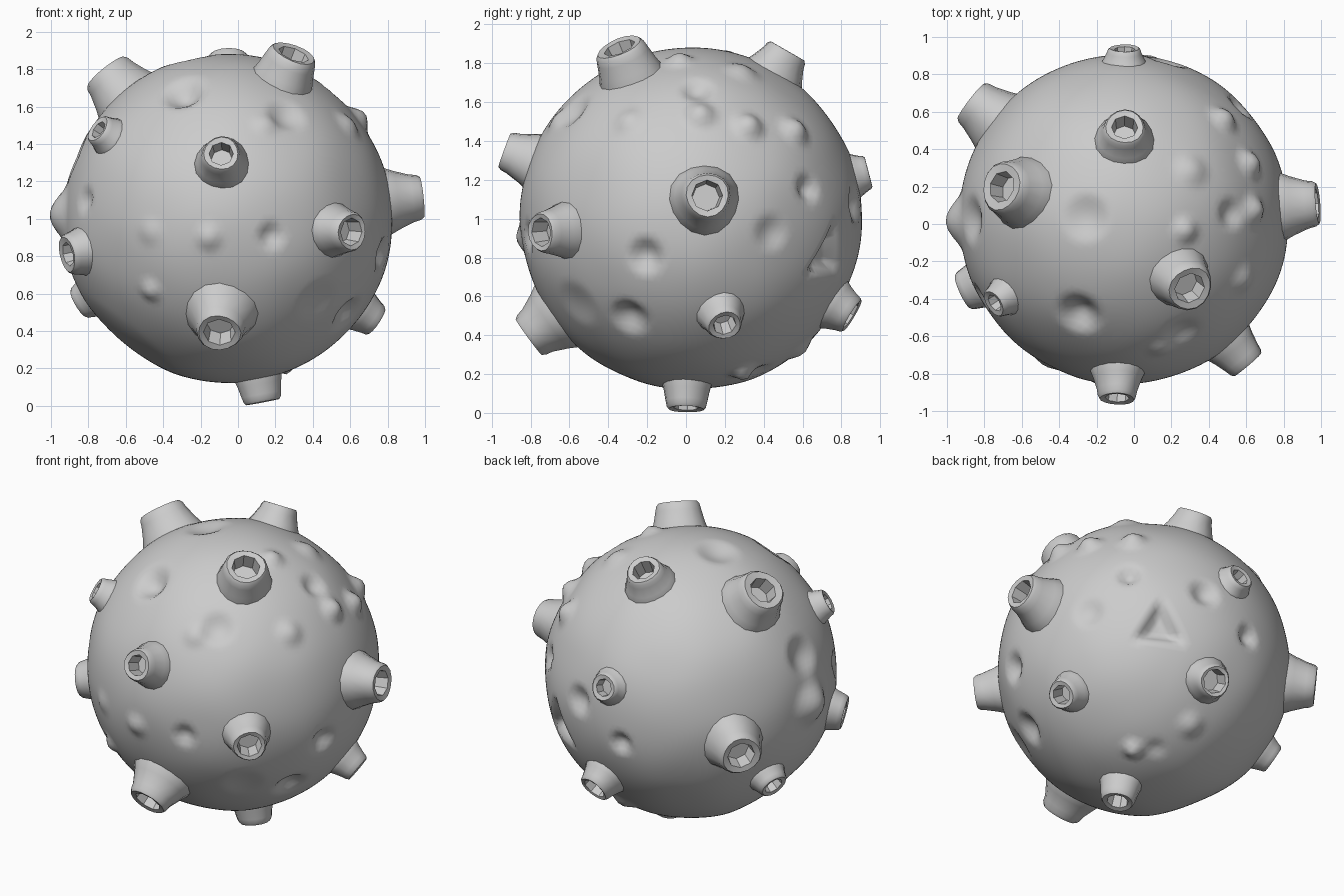
import bpy, bmesh, math
from mathutils import Vector, noise

if "Cube" in bpy.data.objects:
    bpy.data.objects.remove(bpy.data.objects["Cube"])

C = Vector((-0.055, 0.025, 1.0))   # centre of the ball
R = 0.880

# dents (negative) and bumps (positive): direction from centre, radius, height
FEATURES = [
    ((-.87, -.01, .02), .15, .075), ((-.10, -.87, -.10), .08, .03),
    ((-.41, -.76, -.07), .08, .015), ((-.41, -.67, -.38), .07, .03),
    ((.23, -.83, -.09), .07, -.04), ((-.23, -.52, .66), .10, -.03),
    ((.31, -.60, .55), .10, -.035), ((.72, .05, .55), .09, .05),
    ((-.76, -.42, .10), .07, -.03), ((-.81, 0, .32), .12, -.05),
    ((.82, -.23, -.19), .09, -.055), ((.63, -.31, -.50), .10, -.055),
    ((.60, .58, .15), .07, -.05), ((.75, .40, -.07), .09, -.03),
    ((.23, .84, .07), .09, -.05), ((-.09, .86, -.12), .07, -.05),
    ((.10, .56, -.67), .09, .03), ((.30, .26, -.77), .07, .05),
    ((-.24, -.50, .68), .12, -.05), ((-.20, .01, .85), .12, -.04),
    ((.36, .26, .75), .10, .03), ((.33, -.06, .81), .08, .04),
    ((.53, .53, .45), .09, .05), ((.68, .30, .48), .09, .055),
    ((.57, .03, .66), .08, -.04), ((.64, -.32, .50), .09, .03),
    ((.20, -.68, .50), .08, .02), ((.50, -.60, -.45), .12, -.02),
    ((-.55, -.10, -.68), .30, -.02), ((.20, .35, -.77), .06, -.02),
]


def surface(d):
    """Radius of the ball in direction d."""
    r = R + 0.008 * noise.noise(d * 2.6)
    for f, w, h in FEATURES:
        dist = (d - Vector(f).normalized()).length * R / (w * 1.15)
        if dist < 1:
            r += h * (1 - dist * dist) ** (2.2 if h > 0 else 1.5)
    # triangular dent with sloped walls
    t = Vector((.47, .71, -.19)).normalized()
    if d.dot(t) > 0.9:
        side = Vector((0, 0, 1)).cross(t).normalized()
        up = t.cross(side)
        x, y = d.dot(side) * R, d.dot(up) * R
        edge = min(y + .08, .075 - .5 * y - .87 * abs(x))
        r -= .08 * max(0, min(1, (edge + .02) / .05))
    return r


def finish(name, bm, angle):
    bmesh.ops.recalc_face_normals(bm, faces=bm.faces)
    me = bpy.data.meshes.new(name)
    bm.to_mesh(me)
    bm.free()
    ob = bpy.data.objects.new(name, me)
    bpy.context.collection.objects.link(ob)
    bpy.ops.object.select_all(action='DESELECT')
    ob.select_set(True)
    bpy.context.view_layer.objects.active = ob
    bpy.ops.object.shade_smooth_by_angle(angle=math.radians(angle))
    return ob


# rocky ball
bm = bmesh.new()
bmesh.ops.create_icosphere(bm, subdivisions=6, radius=1)
for v in bm.verts:
    d = v.co.normalized()
    v.co = C + d * surface(d)
finish("rocky_ball", bm, 60)


def vent(i, tip, base, rim, hole):
    """Tapered hollow stub with an eight-sided hole, pointing away from the centre."""
    axis = Vector(tip) - C
    L = axis.length
    rot = axis.to_track_quat('Z', 'Y')
    foot = math.sqrt(R * R - base * base) - .01
    H = L - foot
    rings = [(base * 1.03, foot - .04, 0), (base, foot, 0),
             (base * .55 + rim * .45, foot + H * .3, 0),
             (rim * 1.03, L - H * .3, 0), (rim * .97, L - H * .1, 0),
             (rim * .87, L, 0),
             (hole, L - .006, 1), (hole * .88, L - min(.10, H * .8), 1)]
    bm = bmesh.new()
    n = 16
    loops = []
    for r, h, octagon in rings:
        loop = []
        for k in range(n):
            a = 2 * math.pi * k / n
            rr = r * (math.cos(math.pi / 8) if octagon and k % 2 else 1)
            if not octagon:
                rr *= 1 + .03 * math.sin(3 * a + i)
            p = Vector((rr * math.cos(a), rr * math.sin(a), h))
            loop.append(bm.verts.new(C + rot @ p))
        loops.append(loop)
    for a, b in zip(loops, loops[1:]):
        for k in range(n):
            bm.faces.new((a[k], a[(k + 1) % n], b[(k + 1) % n], b[k]))
    bm.faces.new(loops[-1])
    bm.faces.new(loops[0][::-1])
    finish(f"vent_{i:02d}", bm, 38)


# vents: tip position, base radius, rim radius, hole radius
VENTS = [
    ((.30, -.345, 1.885), .17, .135, .085), ((-.71, .20, 1.785), .20, .145, .085),
    ((-.75, -.425, 1.48), .115, .085, .05), ((-.09, -.935, 1.35), .15, .105, .065),
    ((.61, -.75, .93), .15, .11, .075), ((.983, .11, 1.12), .185, .125, .08),
    ((-.915, -.36, .81), .135, .11, .065), ((-.10, -.81, .39), .20, .13, .085),
    ((.13, 0, .02), .13, .105, .065), ((.74, .20, .45), .13, .095, .06),
    ((.08, .855, .50), .145, .105, .075), ((-.85, .29, .55), .125, .095, .06),
    ((-.05, .52, 1.865), .165, .115, .07), ((-.05, .94, 1.24), .125, .09, .055),
    ((-.87, .66, .90), .19, .135, .085),
]
for i, v in enumerate(VENTS, 1):
    vent(i, *v)
